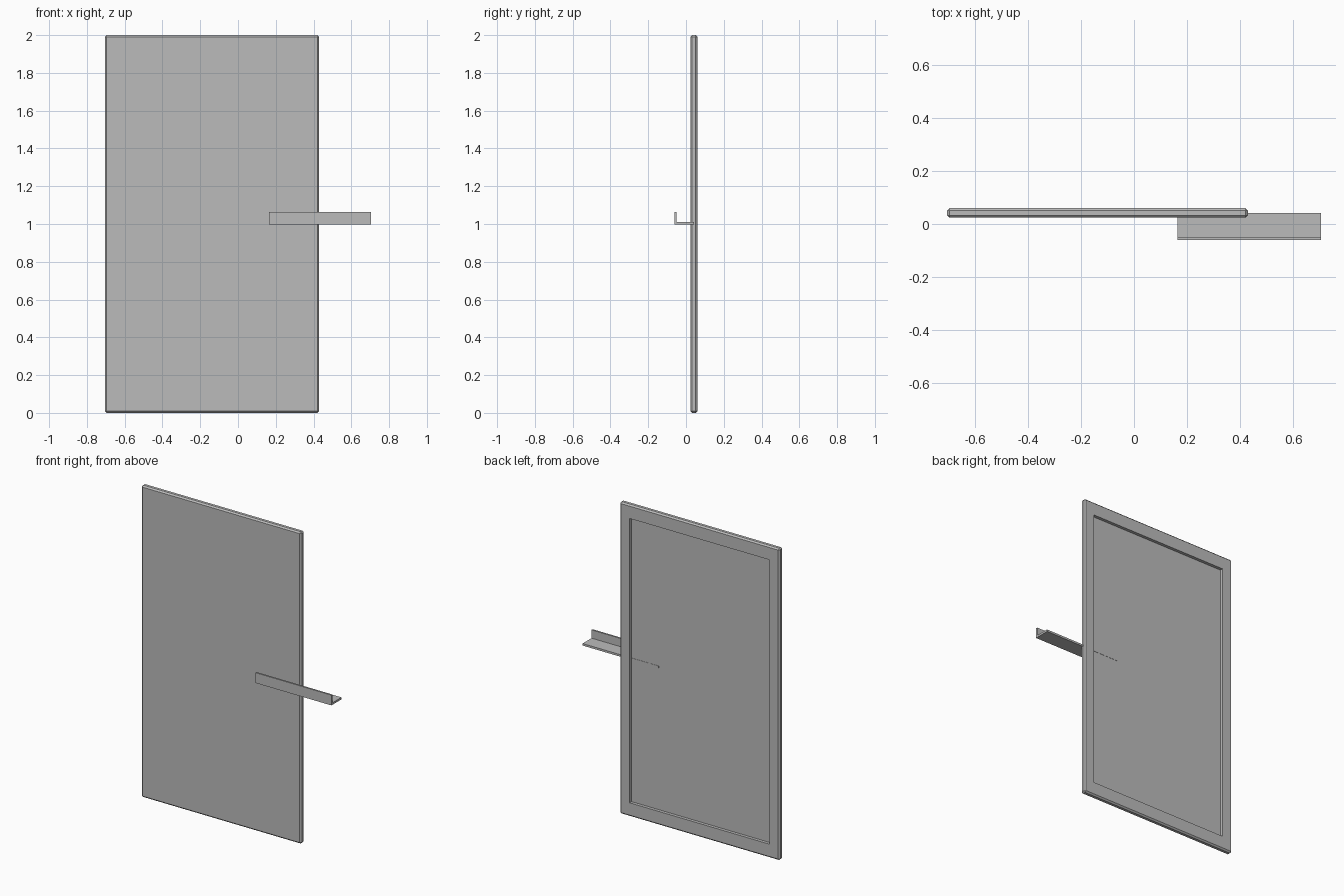
import bpy, bmesh

cube = bpy.data.objects.get("Cube")
if cube:
    bpy.data.objects.remove(cube)

grey = bpy.data.materials.new("plain grey")
grey.use_nodes = True
colour = (0.5, 0.5, 0.5, 1)
grey.diffuse_color = colour
grey.node_tree.nodes["Principled BSDF"].inputs["Base Color"].default_value = colour


def finish(name, bm):
    bmesh.ops.recalc_face_normals(bm, faces=bm.faces)
    mesh = bpy.data.meshes.new(name)
    bm.to_mesh(mesh)
    bm.free()
    mesh.materials.append(grey)
    obj = bpy.data.objects.new(name, mesh)
    bpy.context.collection.objects.link(obj)
    return obj


def box(bm, low, high):
    verts = bmesh.ops.create_cube(bm, size=1)["verts"]
    for v in verts:
        v.co = [a + (c + 0.5) * (b - a) for a, b, c in zip(low, high, v.co)]


# Door panel with chamfered outer edges
bm = bmesh.new()
x0, x1, front, back = -0.705, 0.43, 0.024, 0.06
box(bm, (x0, front, 0), (x1, back, 2))
bmesh.ops.bevel(bm, geom=bm.edges[:], offset=0.009, segments=1, affect='EDGES')

# Sunken field on the back face
bm.faces.ensure_lookup_table()
rear = max(bm.faces, key=lambda f: f.calc_center_median().y)
field = bmesh.ops.extrude_discrete_faces(bm, faces=[rear])["faces"][0]
bmesh.ops.delete(bm, geom=[], context='FACES')
side, rail, floor = 0.072, 0.088, 0.04
rim = []
for v in field.verts:
    v.co.x = x0 + side if v.co.x < (x0 + x1) / 2 else x1 - side
    v.co.z = rail if v.co.z < 1 else 2 - rail
sunk = bmesh.ops.extrude_discrete_faces(bm, faces=[field])["faces"][0]
for v in sunk.verts:
    v.co.y = floor
finish("door_panel", bm)

# L-shaped bracket: a flat shelf with an upright front lip
bm = bmesh.new()
profile = [(-0.06, 0.997), (0.0415, 0.997), (0.0415, 1.01),
           (-0.049, 1.01), (-0.049, 1.063), (-0.06, 1.063)]
face = bm.faces.new([bm.verts.new((0.165, y, z)) for y, z in profile])
end = bmesh.ops.extrude_face_region(bm, geom=[face])["geom"]
bmesh.ops.translate(bm, vec=(0.54, 0, 0),
                    verts=[v for v in end if isinstance(v, bmesh.types.BMVert)])
finish("drop_bar_bracket", bm)
